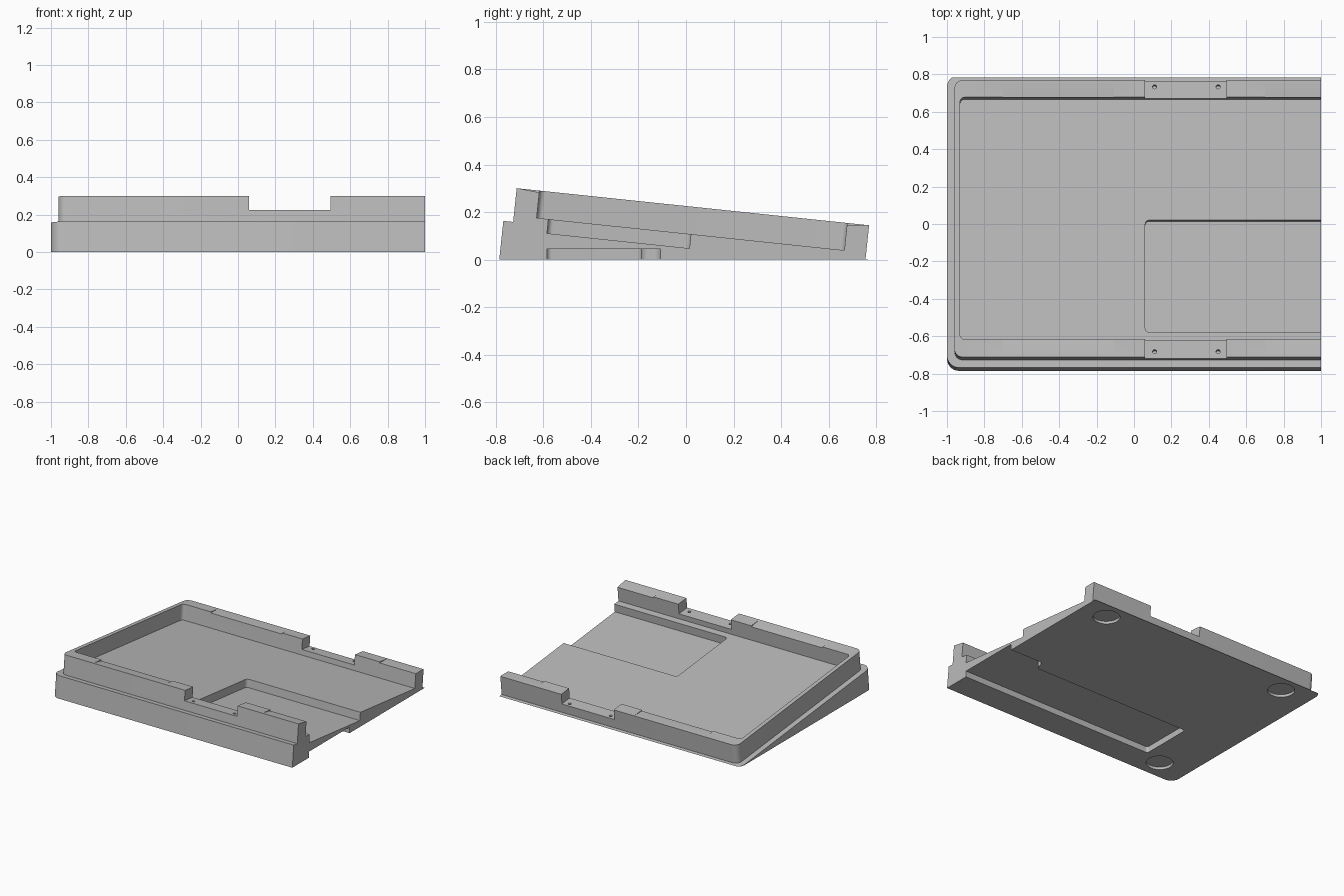
import bpy, bmesh, math
from mathutils import Matrix

if "Cube" in bpy.data.objects:
    bpy.data.objects.remove(bpy.data.objects["Cube"])

TILT = Matrix.Rotation(math.radians(-6), 4, 'X')   # tray slopes down to the back
FLAT = Matrix.Identity(4)

grey = bpy.data.materials.new("plain_grey")
grey.diffuse_color = (0.5, 0.5, 0.5, 1)
grey.use_nodes = True
grey.node_tree.nodes["Principled BSDF"].inputs["Base Color"].default_value = grey.diffuse_color


def prism(name, outline, z0, z1, matrix=FLAT):
    """Extrude a closed xy outline from z0 to z1."""
    bm = bmesh.new()
    face = bm.faces.new([bm.verts.new((x, y, z0)) for x, y in outline])
    new = bmesh.ops.extrude_face_region(bm, geom=[face])["geom"]
    for v in new:
        if isinstance(v, bmesh.types.BMVert):
            v.co.z = z1
    bmesh.ops.recalc_face_normals(bm, faces=bm.faces)
    bm.transform(matrix)
    mesh = bpy.data.meshes.new(name)
    bm.to_mesh(mesh)
    bm.free()
    mesh.materials.append(grey)
    obj = bpy.data.objects.new(name, mesh)
    bpy.context.collection.objects.link(obj)
    return obj


def rounded(points, steps=8):
    """Round each (x, y, radius) corner with an arc tangent to both sides."""
    out = []
    for i, (x, y, r) in enumerate(points):
        if r == 0:
            out.append((x, y))
            continue
        (ax, ay, _), (bx, by, _) = points[i - 1], points[(i + 1) % len(points)]
        la, lb = math.hypot(ax - x, ay - y), math.hypot(bx - x, by - y)
        ax, ay, bx, by = (ax - x) / la, (ay - y) / la, (bx - x) / lb, (by - y) / lb
        for k in range(steps + 1):       # right-angled corners
            t = k / steps * math.pi / 2
            p, q = r * (1 - math.sin(t)), r * (1 - math.cos(t))
            out.append((x + ax * p + bx * q, y + ay * p + by * q))
    return out


def open_rect(x0, x1, y0, y1, r):
    """Rectangle with rounded left corners only."""
    return rounded([(x0, y0, r), (x1, y0, 0), (x1, y1, 0), (x0, y1, r)])


def rect(x0, x1, y0, y1):
    return [(x0, y0), (x1, y0), (x1, y1), (x0, y1)]


def disc(x, y, r, n):
    return [(x + r * math.cos(2 * math.pi * k / n), y + r * math.sin(2 * math.pi * k / n))
            for k in range(n)]


def wedge(name, x0, x1, u_in, u_out):
    """Sloped relief in the rim top, deepest at the inner edge."""
    side = -1 if u_in > u_out else 1
    prof = [(u_out, 0.2243), (u_out, 0.26), (u_in - side * 0.03, 0.26),
            (u_in - side * 0.03, 0.2143), (u_in, 0.2163)]
    swap = Matrix(((0, 0, 1, 0), (1, 0, 0, 0), (0, 1, 0, 0), (0, 0, 0, 1)))
    return prism(name, prof, x0, x1, TILT @ swap)


def combine(target, tool, operation):
    mod = target.modifiers.new("cut", 'BOOLEAN')
    mod.operation, mod.object, mod.solver = operation, tool, 'EXACT'
    bpy.context.view_layer.objects.active = target
    bpy.ops.object.modifier_apply(modifier=mod.name)
    bpy.data.objects.remove(tool)


# Body: wide base with a narrower rim block
tray = prism("tray", open_rect(-1, 1.2, -0.781, 0.792, 0.065), -0.4, 0.0818, TILT)
combine(tray, prism("rim", open_rect(-0.96, 1.25, -0.7395, 0.7506, 0.045), -0.35, 0.2243, TILT), 'UNION')

# Level underside and flat joining face on the right
combine(tray, prism("trim", rect(-2, 1, -2, 2), 0, 1), 'INTERSECT')

# Main well and the deeper pocket in its floor, both open to the right
cuts = [
    prism("well", open_rect(-0.93, 1.3, -0.643, 0.658, 0.025), 0.109, 0.5, TILT),
    prism("pocket", open_rect(0.06, 1.35, -0.593, 0.0095, 0.022), 0.049, 0.15, TILT),
]

# Rim notches with screw holes, and sloped reliefs along the rim top
for u0, u1, hole in ((-0.8, -0.6, -0.702), (0.62, 0.82, 0.722)):
    cuts.append(prism("notch", rect(0.06, 0.495, u0, u1), 0.1486, 0.4, TILT))
    for x in (0.11, 0.45):
        cuts.append(prism("screw_hole", disc(x, hole, 0.011, 16), 0.09, 0.2, TILT))
for u_in, u_out in ((-0.643, -0.728), (0.658, 0.735)):
    for x0, x1 in ((-0.70, -0.11), (0.70, 1.2)):
        cuts.append(wedge("relief", x0, x1, u_in, u_out))

# Stepped recess under the base, open to the right
under = [(1.2, -0.107, 0), (0.715, -0.107, 0.035), (0.715, -0.187, 0.035),
         (-0.61, -0.187, 0.02), (-0.61, -0.585, 0.02), (1.2, -0.585, 0)]
cuts.append(prism("under_recess", rounded(under), -0.1, 0.045))

# Round foot recesses
for x, y in ((0.79, 0.65), (-0.76, 0.65), (-0.76, -0.635)):
    cuts.append(prism("foot_recess", disc(x, y, 0.092, 40), -0.1, 0.02))

for tool in cuts:
    combine(tray, tool, 'DIFFERENCE')

tray.select_set(True)
bpy.context.view_layer.objects.active = tray
bpy.ops.object.shade_smooth_by_angle(angle=math.radians(30))
